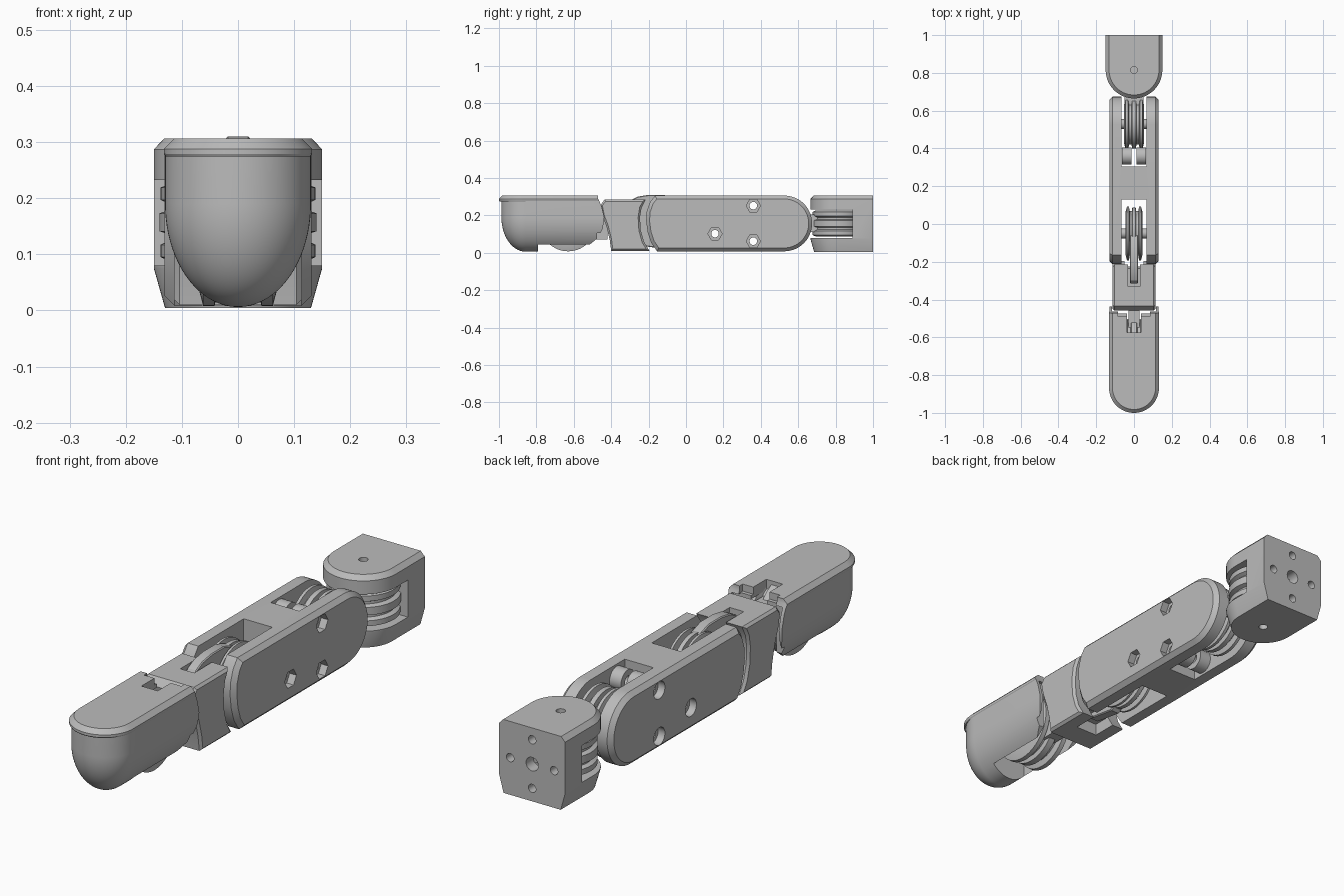
import bpy, bmesh, math
from math import cos, sin, pi
from mathutils import Vector

cube = bpy.data.objects.get("Cube")
if cube:
    bpy.data.objects.remove(cube, do_unlink=True)

grey = bpy.data.materials.new("light_grey")
grey.use_nodes = True
grey.diffuse_color = (0.5, 0.5, 0.5, 1)
grey.node_tree.nodes["Principled BSDF"].inputs["Base Color"].default_value = (0.5, 0.5, 0.5, 1)

MID = 0.157  # height of the joint axes
parts = []


def place(axis, u, v, w):
    """Profile plane (u, v) and depth w to world space."""
    return Vector({"x": (w, u, v), "y": (u, w, v), "z": (u, v, w)}[axis])


def loft(name, rings):
    """Skin closed rings of equal length and cap both ends."""
    bm = bmesh.new()
    rows = [[bm.verts.new(p) for p in ring] for ring in rings]
    for a, b in zip(rows, rows[1:]):
        for i in range(len(a)):
            j = (i + 1) % len(a)
            bm.faces.new((a[i], a[j], b[j], b[i]))
    bm.faces.new(rows[0])
    bm.faces.new(rows[-1])
    bmesh.ops.recalc_face_normals(bm, faces=bm.faces)
    mesh = bpy.data.meshes.new(name)
    bm.to_mesh(mesh)
    bm.free()
    mesh.materials.append(grey)
    obj = bpy.data.objects.new(name, mesh)
    bpy.context.collection.objects.link(obj)
    parts.append(obj)
    return obj


def prism(name, axis, pts, lo, hi, chamfer=0):
    """Extrude a profile, optionally chamfering the rims of both caps."""
    obj = loft(name, [[place(axis, u, v, w) for u, v in pts] for w in (lo, hi)])
    if chamfer:
        bm = bmesh.new()
        bm.from_mesh(obj.data)
        i = "xyz".index(axis)
        rims = [e for e in bm.edges if abs(e.verts[0].co[i] - e.verts[1].co[i]) < 1e-6]
        bmesh.ops.bevel(bm, geom=rims, offset=chamfer, segments=1, affect="EDGES")
        bm.to_mesh(obj.data)
        bm.free()
    return obj


def box(name, x, y, z):
    return prism(name, "z", [(x[0], y[0]), (x[1], y[0]), (x[1], y[1]), (x[0], y[1])], *z)


def lathe(name, axis, centre, profile, sides=64):
    """Turn (depth, radius) pairs around an axis."""
    turn = [2 * pi * i / sides for i in range(sides)]
    return loft(name, [[place(axis, centre[0] + r * cos(t), centre[1] + r * sin(t), w)
                        for t in turn] for w, r in profile])


def cyl(name, axis, centre, r, lo, hi, sides=32):
    return lathe(name, axis, centre, [(lo, r), (hi, r)], sides)


def round_nose(name, yc, back, slices):
    """Stack of plan outlines with a round nose toward the front."""
    turn = [pi + pi * i / 32 for i in range(33)]
    return loft(name, [[Vector((r * cos(t), yc + r * sin(t), z)) for t in turn]
                       + [Vector((r, back, z)), Vector((-r, back, z))] for z, r in slices])


def cut(obj, *cutters):
    for tool in cutters:
        mod = obj.modifiers.new("cut", "BOOLEAN")
        mod.operation, mod.solver, mod.object = "DIFFERENCE", "EXACT", tool
        deps = bpy.context.evaluated_depsgraph_get()
        mesh = bpy.data.meshes.new_from_object(obj.evaluated_get(deps))
        obj.modifiers.clear()
        obj.data = mesh
    for tool in cutters:
        parts.remove(tool)
        bpy.data.objects.remove(tool, do_unlink=True)


def wheel(name, y, r, half, bore=0.025):
    """Grooved pulley turning about the x axis."""
    side = [(half, r - 0.03), (half - 0.008, r), (half * 0.6, r), (half * 0.5, r - 0.025),
            (half * 0.25, r - 0.025), (half * 0.2, r - 0.005)]
    obj = lathe(name, "x", (y, MID), [(-w, q) for w, q in side] + side[::-1])
    cut(obj, cyl("bore", "x", (y, MID), bore, -0.2, 0.2))


# Base knuckle: nosed block with a side slot, mounting holes and pivot holes
NOSE = 0.815
base = round_nose("base_knuckle", NOSE, 1.0,
                  [(0.004, 0.13), (0.075, 0.15), (0.287, 0.15), (0.306, 0.132)])
cut(base, box("slot", (-0.2, 0.2), (0.6, 0.89), (0.08, 0.232)),
    cyl("centre_bore", "y", (0, MID), 0.028, 0.95, 1.1),
    cyl("top_pivot", "z", (0, NOSE), 0.018, 0.28, 0.4),
    cyl("bottom_pivot", "z", (0, NOSE), 0.018, -0.1, 0.03))
for k in range(4):
    at = (0.1 * cos(k * pi / 2), MID + 0.1 * sin(k * pi / 2))
    cut(base, cyl("mount_hole", "y", at, 0.017, 0.96, 1.1))

# Swivel drum with rope grooves inside the base slot
half_drum = [(0.07, 0.12), (0.062, 0.138), (0.04, 0.138), (0.032, 0.122), (0.022, 0.122), (0.016, 0.14)]
lathe("swivel_drum", "z", (0, NOSE),
      [(MID - w, r) for w, r in half_drum] + [(MID + w, r) for w, r in half_drum[::-1]])
box("drum_neck", (-0.05, 0.05), (0.56, 0.74), (0.11, 0.205))

# Long middle segment: rounded at the back, bowed at the front
BACK, R = 0.525, 0.149
arc = [(BACK + R * cos(t), MID + R * sin(t)) for t in (-pi / 2 + pi * i / 32 for i in range(33))]
front_arc = [(-0.165, 0.306), (-0.193, 0.27), (-0.21, 0.22), (-0.213, 0.17),
             (-0.205, 0.11), (-0.187, 0.055), (-0.155, 0.008)]
middle = prism("middle_segment", "x", arc + front_arc, -0.131, 0.131, 0.018)
cut(middle, box("back_slot", (-0.065, 0.065), (0.305, 0.8), (-0.1, 0.4)),
    box("front_slot", (-0.065, 0.065), (-0.4, 0.13), (-0.1, 0.4)))

# Screw holes: round recess on the right, hexagonal on the left
screws = [(0.36, 0.252), (0.36, 0.062), (0.155, 0.102)]
for at in screws:
    cut(middle, cyl("through_hole", "x", at, 0.02, -0.3, 0.3),
        cyl("head_recess", "x", at, 0.036, -0.3, -0.1),
        cyl("nut_recess", "x", at, 0.038, 0.1, 0.3, 6))

# Guide rollers on the two rear screws
for at, level in zip(screws, ("upper", "lower")):
    for side, lo, hi in (("right", -0.064, -0.012), ("left", 0.012, 0.064)):
        roller = cyl(f"{level}_{side}_roller", "x", at, 0.046, lo, hi)
        cut(roller, cyl("bore", "x", at, 0.02, -0.2, 0.2))

# Joint pulleys and their axles
wheel("rear_pulley", 0.53, 0.135, 0.052)
wheel("front_pulley", -0.05, 0.143, 0.045)
wheel("tip_pulley", -0.63, 0.149, 0.07)
for name, y, half in (("rear_axle", 0.53, 0.075), ("front_axle", -0.05, 0.075), ("tip_axle", -0.63, 0.08)):
    cyl(name, "x", (y, MID), 0.026, -half, half)

# Short link between middle segment and fingertip
link = prism("short_link", "x", [
    (-0.4, 0.01), (-0.408, 0.07), (-0.425, 0.14), (-0.447, 0.2), (-0.458, 0.255), (-0.435, 0.285),
    (-0.215, 0.285), (-0.238, 0.24), (-0.246, 0.19), (-0.242, 0.12), (-0.225, 0.06), (-0.195, 0.01)],
    -0.114, 0.114, 0.01)
cut(link, box("tongue_slot", (-0.032, 0.032), (-0.33, -0.1), (0.1, 0.4)),
    box("lower_slot", (-0.05, 0.05), (-0.3, -0.1), (-0.1, 0.06)))

# Arched tongue running from the link into the middle segment
prism("link_tongue", "x", [(-0.315, 0.255), (-0.3, 0.28), (-0.26, 0.3), (-0.2, 0.31), (-0.12, 0.31),
                           (-0.06, 0.29), (-0.06, 0.06), (-0.12, 0.02), (-0.25, 0.04), (-0.315, 0.12)],
      -0.022, 0.022, 0.004)
box("tip_tongue", (-0.03, 0.03), (-0.62, -0.42), (0.07, 0.25))

# Fingertip: smooth pad with an elliptical underside
pad_slices = [(0.19 - 0.184 * sin(a), 0.13 * cos(a))
              for a in (pi / 2 * (0.985 - i / 20) for i in range(20))]
pad = round_nose("fingertip_pad", -0.857, -0.42, pad_slices + [(0.19, 0.13), (0.277, 0.13)])

# Flat nail plate with a chamfered rim
nail = round_nose("nail_plate", -0.868, -0.42,
                  [(0.274, 0.129), (0.279, 0.132), (0.288, 0.132), (0.306, 0.114)])


def back_trim():
    """Bowed rear end matching the link."""
    return prism("back_trim", "x", [
        (-0.47, 0.4), (-0.47, 0.29), (-0.452, 0.25), (-0.437, 0.19), (-0.445, 0.13), (-0.47, 0.08),
        (-0.52, 0.04), (-0.75, 0.045), (-0.775, 0.03), (-0.765, -0.1), (0.0, -0.1), (0.0, 0.4)], -0.3, 0.3)


cut(pad, back_trim(), box("wheel_slot", (-0.08, 0.08), (-0.79, -0.3), (-0.1, 0.262)),
    box("rear_socket", (-0.116, 0.116), (-0.475, -0.3), (-0.1, 0.4)),
    box("top_slot", (-0.037, 0.037), (-0.575, -0.3), (0.2, 0.4)))
cut(nail, back_trim(), box("top_slot", (-0.037, 0.037), (-0.575, -0.3), (0.2, 0.4)),
    box("top_notch", (-0.085, 0.085), (-0.49, -0.3), (0.2, 0.4)))

# Smooth the curved faces and keep the machined edges sharp
bpy.ops.object.select_all(action="DESELECT")
for obj in parts:
    obj.select_set(True)
bpy.context.view_layer.objects.active = parts[0]
bpy.ops.object.shade_smooth_by_angle(angle=math.radians(25))
